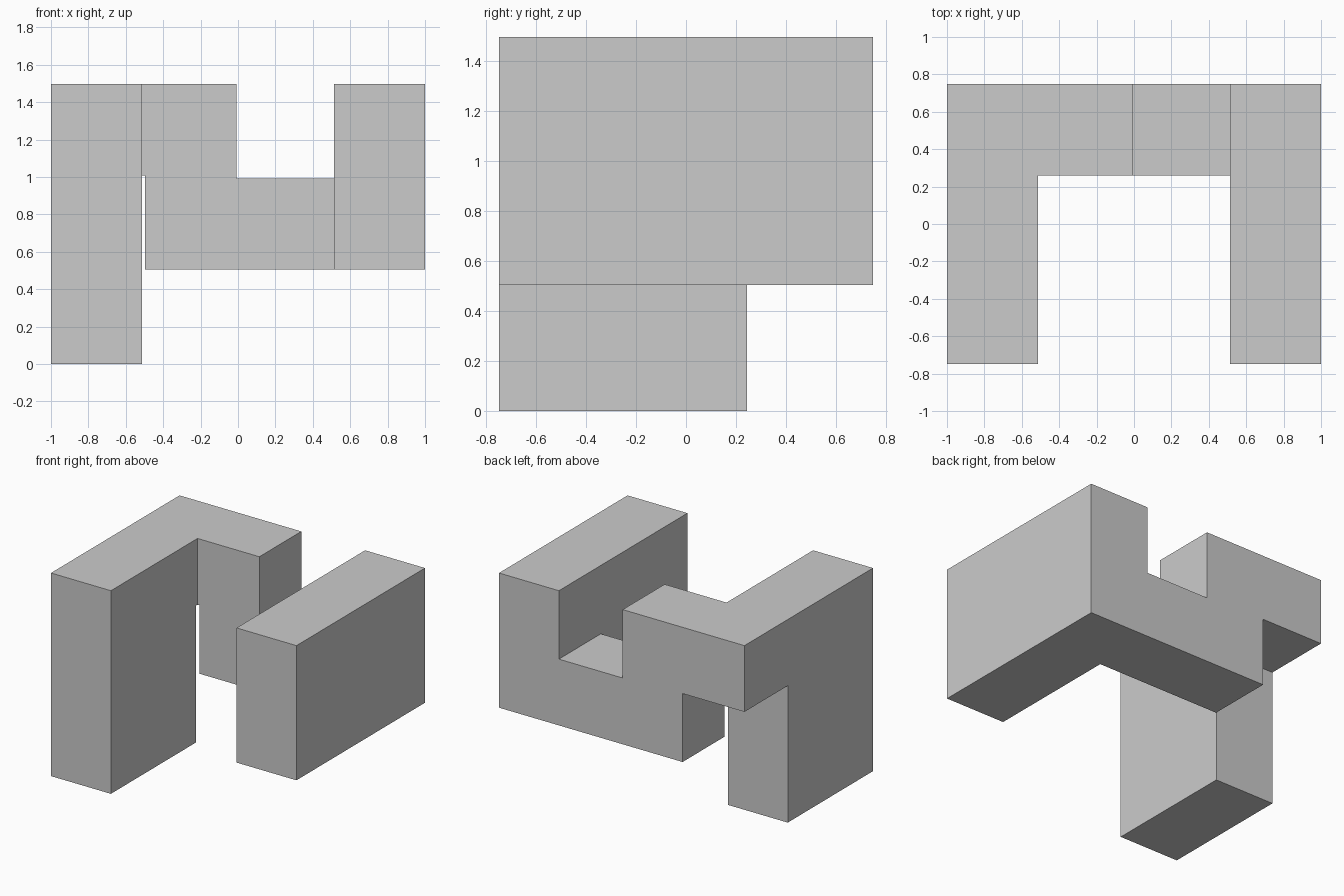
import bpy, bmesh
from mathutils import Vector

if "Cube" in bpy.data.objects:
    bpy.data.objects.remove(bpy.data.objects["Cube"])

U, D = 0.504, 0.008          # cell pitch and clearance inset
Y = 1.5 * U - D              # half depth
H = 3 * U - 2 * D            # height
LOW, MID = U, 2 * U - 2 * D  # underside of raised parts, top of the low bar
TOP = 2 * U                  # underside of the upper row
IN = U + D                   # inner face of each side arm
B0, B1 = U / 2 + D, Y        # back wall depth range


def prism(name, profile, place, start, end):
    """Extrude a closed 2D profile from start to end along the third axis."""
    bm = bmesh.new()
    face = bm.faces.new([bm.verts.new(place(a, b, start)) for a, b in profile])
    new = bmesh.ops.extrude_face_region(bm, geom=[face])["geom"]
    offset = Vector(place(0, 0, end)) - Vector(place(0, 0, start))
    bmesh.ops.translate(bm, vec=offset,
                        verts=[g for g in new if isinstance(g, bmesh.types.BMVert)])
    bmesh.ops.recalc_face_normals(bm, faces=bm.faces)
    mesh = bpy.data.meshes.new(name)
    bm.to_mesh(mesh)
    bm.free()
    obj = bpy.data.objects.new(name, mesh)
    bpy.context.collection.objects.link(obj)
    return obj


def along_x(y, z, x):
    return (x, y, z)


def along_y(x, z, y):
    return (x, y, z)


# Left arm: tall leg whose top row runs on to the back
piece = prism("interlocking_block",
              [(-Y, 0), (U / 2 - D, 0), (U / 2 - D, TOP), (Y, TOP), (Y, H), (-Y, H)],
              along_x, -1, -IN)

# Right arm: raised slab
right = prism("right_arm", [(-Y, LOW), (Y, LOW), (Y, H), (-Y, H)], along_x, IN, 1)

# Back wall: stepped bridge, buried slightly into both arms
back = prism("back_bridge",
             [(-U + D, LOW), (IN + 0.1, LOW), (IN + 0.1, MID), (-D, MID), (-D, H),
              (-IN - 0.1, H), (-IN - 0.1, TOP), (-U + D, TOP)],
             along_y, B0, B1)

# Fuse the parts into one solid
for part in (back, right):
    mod = piece.modifiers.new("join_" + part.name, 'BOOLEAN')
    mod.operation = 'UNION'
    mod.solver = 'EXACT'
    mod.object = part
bpy.context.view_layer.objects.active = piece
for mod in list(piece.modifiers):
    bpy.ops.object.modifier_apply(modifier=mod.name)
for part in (back, right):
    bpy.data.objects.remove(part)

# Merge coplanar faces left by the union
bm = bmesh.new()
bm.from_mesh(piece.data)
bmesh.ops.remove_doubles(bm, verts=bm.verts, dist=1e-4)
bmesh.ops.dissolve_limit(bm, angle_limit=0.01, verts=bm.verts, edges=bm.edges)
bm.to_mesh(piece.data)
bm.free()
